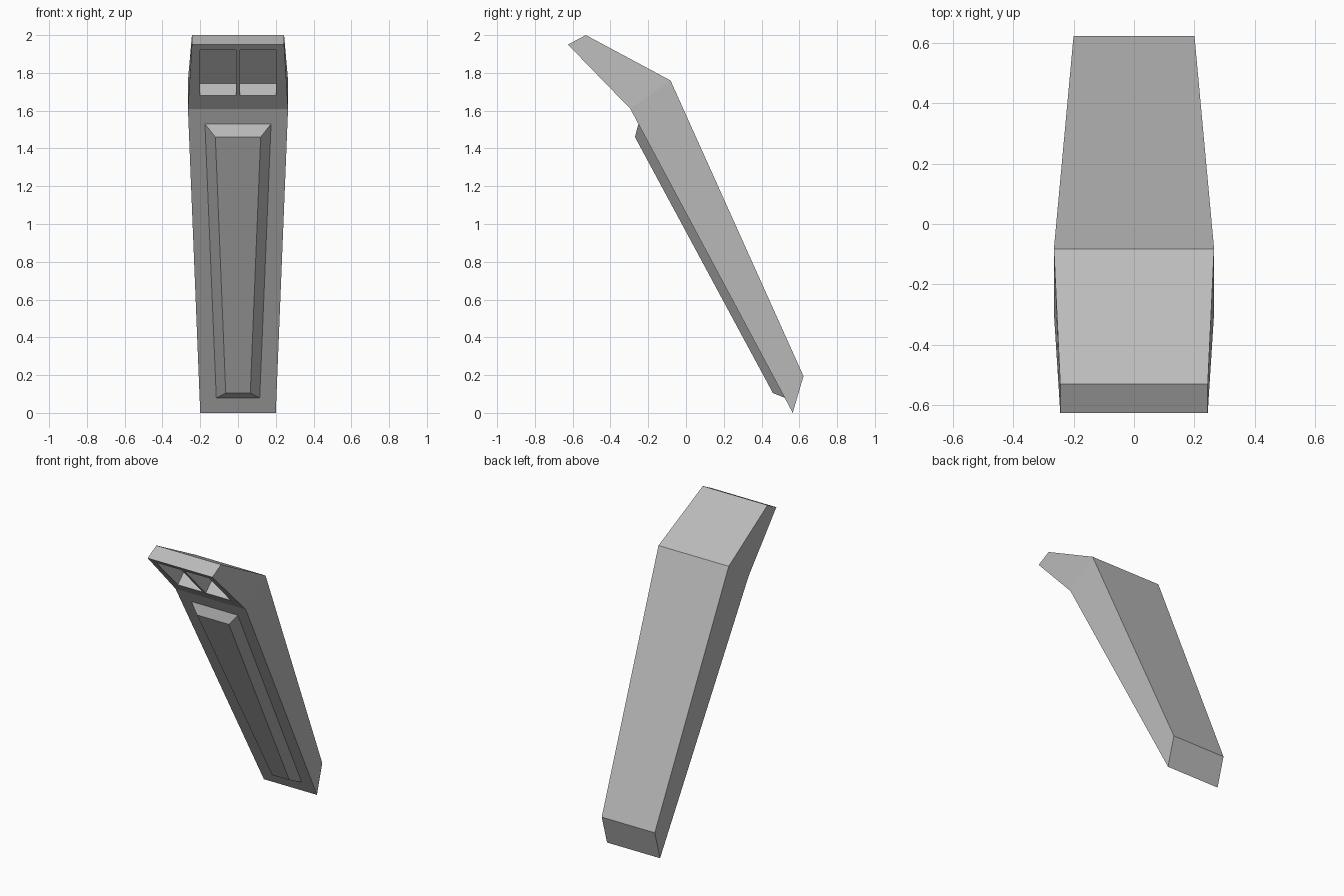
import bpy
import bmesh
from mathutils import Vector

old = bpy.data.objects.get("Cube")
if old:
    bpy.data.objects.remove(old, do_unlink=True)

grey = bpy.data.materials.new("plain grey")
grey.use_nodes = True
colour = (0.5, 0.5, 0.5, 1)
grey.diffuse_color = colour
grey.node_tree.nodes["Principled BSDF"].inputs["Base Color"].default_value = colour


def loft(name, rings):
    """Closed solid skinned through rings of four points."""
    bm = bmesh.new()
    loops = [[bm.verts.new(p) for p in ring] for ring in rings]
    for a, b in zip(loops, loops[1:]):
        for i in range(4):
            j = (i + 1) % 4
            bm.faces.new((a[i], a[j], b[j], b[i]))
    bm.faces.new(loops[0][::-1])
    bm.faces.new(loops[-1])
    bmesh.ops.recalc_face_normals(bm, faces=bm.faces)
    mesh = bpy.data.meshes.new(name)
    bm.to_mesh(mesh)
    bm.free()
    mesh.materials.append(grey)
    obj = bpy.data.objects.new(name, mesh)
    bpy.context.collection.objects.link(obj)
    return obj


def section(w, front, back):
    """Rectangle across x from a front and a back (y, z) point."""
    return [(-w, *front), (w, *front), (w, *back), (-w, *back)]


# Bent, tapering body: foot, bend and tip
bend, tip, foot = (-0.295, 1.61), (-0.625, 1.95), (0.565, 0.0)
body = loft("bent_body", [
    section(0.20, foot, (0.622, 0.195)),
    section(0.265, bend, (-0.082, 1.76)),
    section(0.244, tip, (-0.53, 2.0)),
])


def on_line(a, b, z):
    t = (z - a[1]) / (b[1] - a[1])
    return Vector((0, a[0] + t * (b[0] - a[0]), z))


# Two rectangular pockets sunk square into the head's front face
low, high = on_line(bend, tip, 1.68), on_line(bend, tip, 1.92)
along = (high - low).normalized()
inward = Vector((0, along.z, -along.y))
for side, label in ((-1, "right"), (1, "left")):
    rings = []
    for depth in (-0.05, 0.09):
        rings.append([p + inward * depth + Vector((side * x, 0, 0))
                      for p, x in ((low, 0.011), (low, 0.2), (high, 0.2), (high, 0.011))])
    cutter = loft(label + "_pocket_cutter", rings)
    cutter.hide_render = True
    mod = body.modifiers.new(label + "_pocket", "BOOLEAN")
    mod.operation = "DIFFERENCE"
    mod.solver = "EXACT"
    mod.object = cutter
    bpy.context.view_layer.objects.active = body
    bpy.ops.object.modifier_apply(modifier=mod.name)
    bpy.data.objects.remove(cutter, do_unlink=True)

# Raised panel with bevelled rim along the shaft's front
top, bottom = on_line(foot, bend, 1.53), on_line(foot, bend, 0.08)
loft("raised_panel", [
    section(0, (0, 0), (0, 0)) and
    [(-0.115, *bottom.yz), (0.115, *bottom.yz), (0.175, *top.yz), (-0.175, *top.yz)],
    [(-0.065, 0.46, 0.105), (0.065, 0.46, 0.105), (0.12, -0.27, 1.46), (-0.12, -0.27, 1.46)],
])
